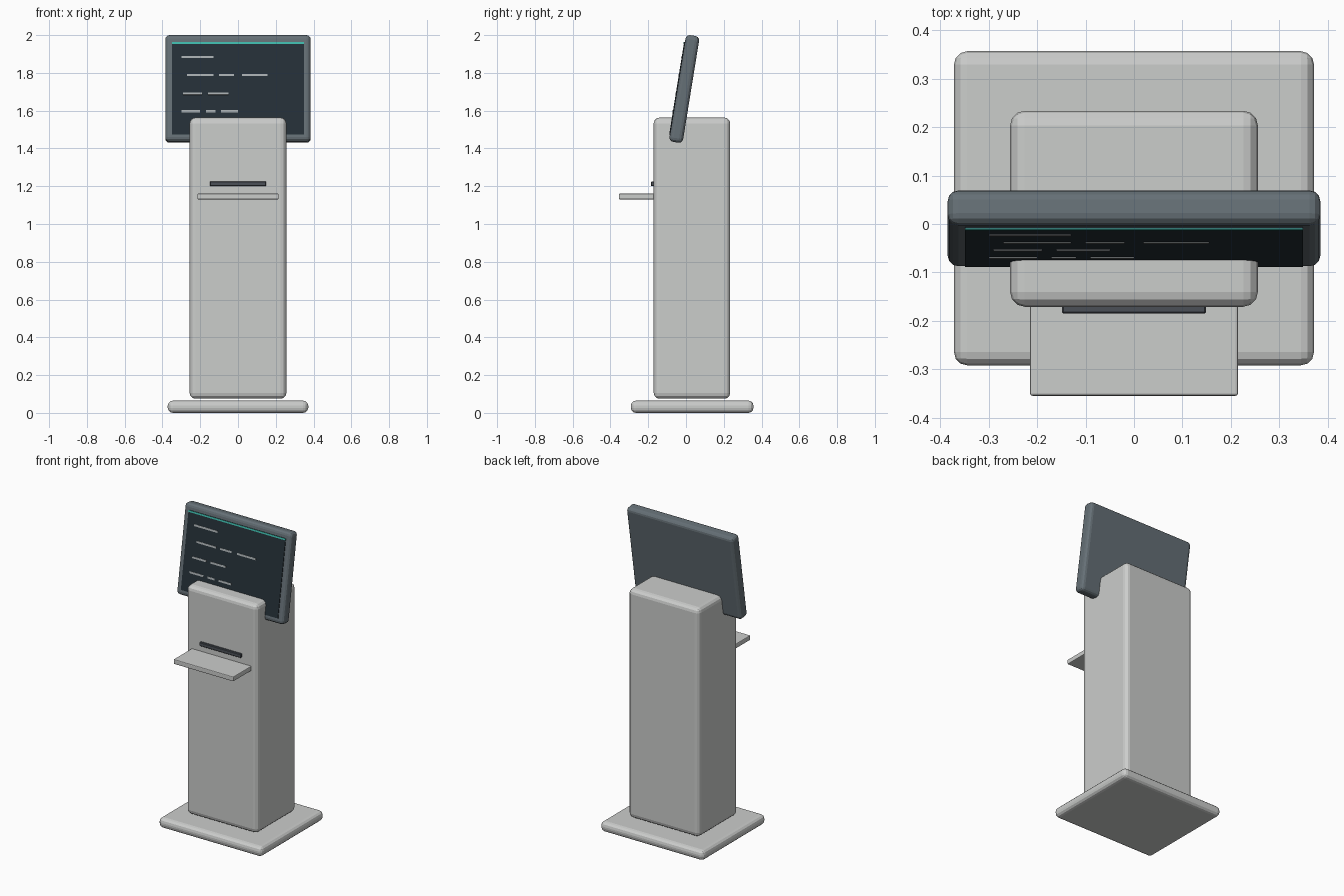
import bpy, bmesh, math
from mathutils import Matrix, Vector

if "Cube" in bpy.data.objects:
    bpy.data.objects.remove(bpy.data.objects["Cube"])


def material(name, rgb):
    m = bpy.data.materials.new(name)
    m.diffuse_color = (*rgb, 1)
    m.use_nodes = True
    m.node_tree.nodes["Principled BSDF"].inputs["Base Color"].default_value = m.diffuse_color
    return m


SHELL = material("light grey shell", (0.60, 0.61, 0.60))
FRAME = material("slate frame", (0.13, 0.16, 0.18))
GLASS = material("dark screen", (0.018, 0.029, 0.038))
TEAL = material("teal accent", (0.05, 0.50, 0.42))
SLOT = material("charcoal slot", (0.07, 0.08, 0.095))
PALE = material("pale grey marks", (0.40, 0.43, 0.44))


def box(name, mat, x, y, z, bevel=0.0, segments=3, matrix=None):
    """Box from (min, max) ranges with rounded edges."""
    lo, hi = Vector((x[0], y[0], z[0])), Vector((x[1], y[1], z[1]))
    bm = bmesh.new()
    bmesh.ops.create_cube(bm, size=1)
    bmesh.ops.scale(bm, vec=hi - lo, verts=bm.verts)
    if bevel:
        bmesh.ops.bevel(bm, geom=bm.edges[:], offset=bevel, segments=segments,
                        profile=0.5, affect='EDGES')
    bmesh.ops.translate(bm, vec=(lo + hi) / 2, verts=bm.verts)
    me = bpy.data.meshes.new(name)
    bm.to_mesh(me)
    bm.free()
    me.materials.append(mat)
    ob = bpy.data.objects.new(name, me)
    if matrix:
        ob.matrix_world = matrix
    bpy.context.collection.objects.link(ob)
    return ob


# Floor plate and column
box("base_plate", SHELL, (-0.372, 0.372), (-0.292, 0.357), (0, 0.065), 0.027)
box("column", SHELL, (-0.256, 0.256), (-0.171, 0.234), (0.075, 1.563), 0.03)

# Shelf and the slot above it
box("shelf", SHELL, (-0.215, 0.215), (-0.355, -0.15), (1.13, 1.161), 0.005, 2)
box("paper_slot", SLOT, (-0.149, 0.149), (-0.185, -0.16), (1.2, 1.225), 0.003, 1)

# Display leaning back: parts are laid out upright around its centre
tilt = Matrix.Translation((0, -0.009, 1.715)) @ Matrix.Rotation(math.radians(-9.2), 4, 'X')
front = -0.0365
box("display_frame", FRAME, (-0.385, 0.385), (front, -front), (-0.286, 0.286),
    0.022, 3, tilt)
box("display_screen", GLASS, (-0.349, 0.349), (front - 0.004, front + 0.002),
    (-0.25, 0.246), matrix=tilt)
box("screen_accent", TEAL, (-0.349, 0.349), (front - 0.006, front - 0.002),
    (0.235, 0.246), matrix=tilt)

# Plain placeholder dashes on the screen
rows = [(0.165, [(-0.30, -0.13)]),
        (0.068, [(-0.27, -0.13), (-0.10, -0.02), (0.02, 0.155)]),
        (-0.032, [(-0.29, -0.19), (-0.16, -0.05)]),
        (-0.127, [(-0.30, -0.20), (-0.17, -0.12), (-0.09, 0.0)])]
for r, (z, dashes) in enumerate(rows):
    for d, span in enumerate(dashes):
        box(f"screen_dash_{r}_{d}", PALE, span, (front - 0.006, front - 0.002),
            (z - 0.006, z + 0.006), matrix=tilt)
